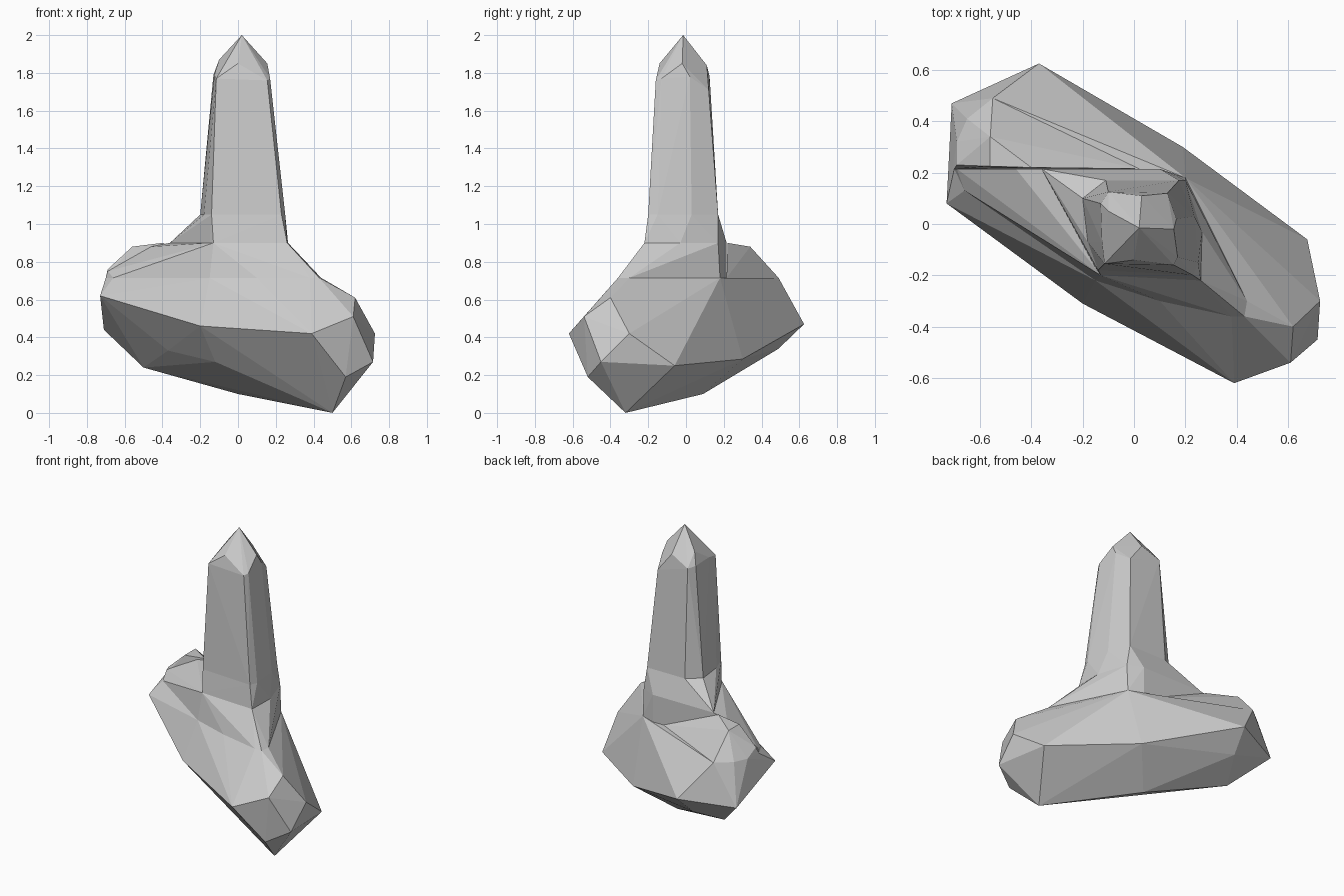
import bpy
import bmesh

cube = bpy.data.objects.get("Cube")
if cube:
    bpy.data.objects.remove(cube, do_unlink=True)

stone = bpy.data.materials.new("grey_stone")
stone.use_nodes = True
GREY = (0.6, 0.6, 0.6, 1)
stone.diffuse_color = GREY
stone.node_tree.nodes["Principled BSDF"].inputs["Base Color"].default_value = GREY


def level(outline, z):
    return [(x, y, z) for x, y in outline]


def faceted(name, points):
    """Flat-faced solid wrapped tightly around its corner points."""
    bm = bmesh.new()
    for p in points:
        bm.verts.new(p)
    hull = bmesh.ops.convex_hull(bm, input=bm.verts[:])
    loose = {v for v in hull["geom_interior"] + hull["geom_unused"]
             if isinstance(v, bmesh.types.BMVert)}
    bmesh.ops.delete(bm, geom=list(loose), context="VERTS")
    bmesh.ops.recalc_face_normals(bm, faces=bm.faces[:])
    mesh = bpy.data.meshes.new(name)
    bm.to_mesh(mesh)
    bm.free()
    mesh.materials.append(stone)
    obj = bpy.data.objects.new(name, mesh)
    bpy.context.collection.objects.link(obj)


# Shared heights of the joints between the parts
SEAM, SHOULDER, COLLAR = 0.715, 0.9, 1.05
CUT = 0.215

# Shared outlines at those joints
back_rim = [(-.7, CUT), (-.69, .32), (-.65, .41), (-.55, .49), (.02, CUT)]
front_rim = [(-.7, CUT), (-.66, .13), (-.15, -.22), (.1, -.3), (.38, -.36),
             (.43, -.36), (.44, -.3), (.2, .18), (.1, CUT)]
shoulder = [(-.36, CUT), (-.15, -.17), (-.13, -.2), (.26, -.22), (.265, -.03),
            (.2, .17), (.1, CUT)]
collar = [(-.2, .1), (-.18, -.07), (-.14, -.18), (.23, -.2), (.25, -.15),
          (.235, .03), (.175, .17), (-.11, .17)]

# Heavy slanted block at the bottom
block = [
    # blunt end
    (.39, -.62, .42), (.57, -.52, .19), (.61, -.54, .51), (.62, -.4, .61),
    (.715, -.45, .27), (.725, -.3, .42), (.675, -.06, .25),
    # underside and long sides
    (.5, -.32, 0), (0, .09, .1), (-.5, .3, .24), (.19, .3, .285),
    (-.13, -.3, .53), (-.2, -.31, .46),
    (-.12, -.17, .27), (.15, -.3, .22), (-.37, .02, .33),
    # far end
    (-.4, .49, .34), (-.37, .625, .47), (-.71, .47, .44), (-.73, .08, .62),
]
faceted("base_block", block + level(front_rim + back_rim, SEAM))

# Sloping step in front of the cut, and the lump behind it
faceted("middle_step", level(front_rim, SEAM) + level(shoulder, SHOULDER)
        + [(-.69, CUT, .75), (-.46, CUT, .88)])
faceted("back_lump", level(back_rim, SEAM)
        + [(-.69, .23, .76), (-.56, .34, .88), (-.56, .225, .88),
           (-.4, .22, SHOULDER)])

# Neck under the shaft
faceted("neck", level(shoulder, SHOULDER) + level(collar, COLLAR))

# Tapering shaft with a pointed cap
cap = [
    (-.13, .08, 1.79), (-.125, -.07, 1.79), (-.115, -.155, 1.77),
    (.155, -.16, 1.76), (.17, -.13, 1.77), (.165, .02, 1.78), (.13, .12, 1.71),
    (-.1, .125, 1.78), (-.1, .05, 1.87), (0, -.14, 1.85), (.155, -.02, 1.85),
    (.03, .11, 1.84), (.02, -.015, 2),
]
faceted("shaft", level(collar, COLLAR) + cap)
